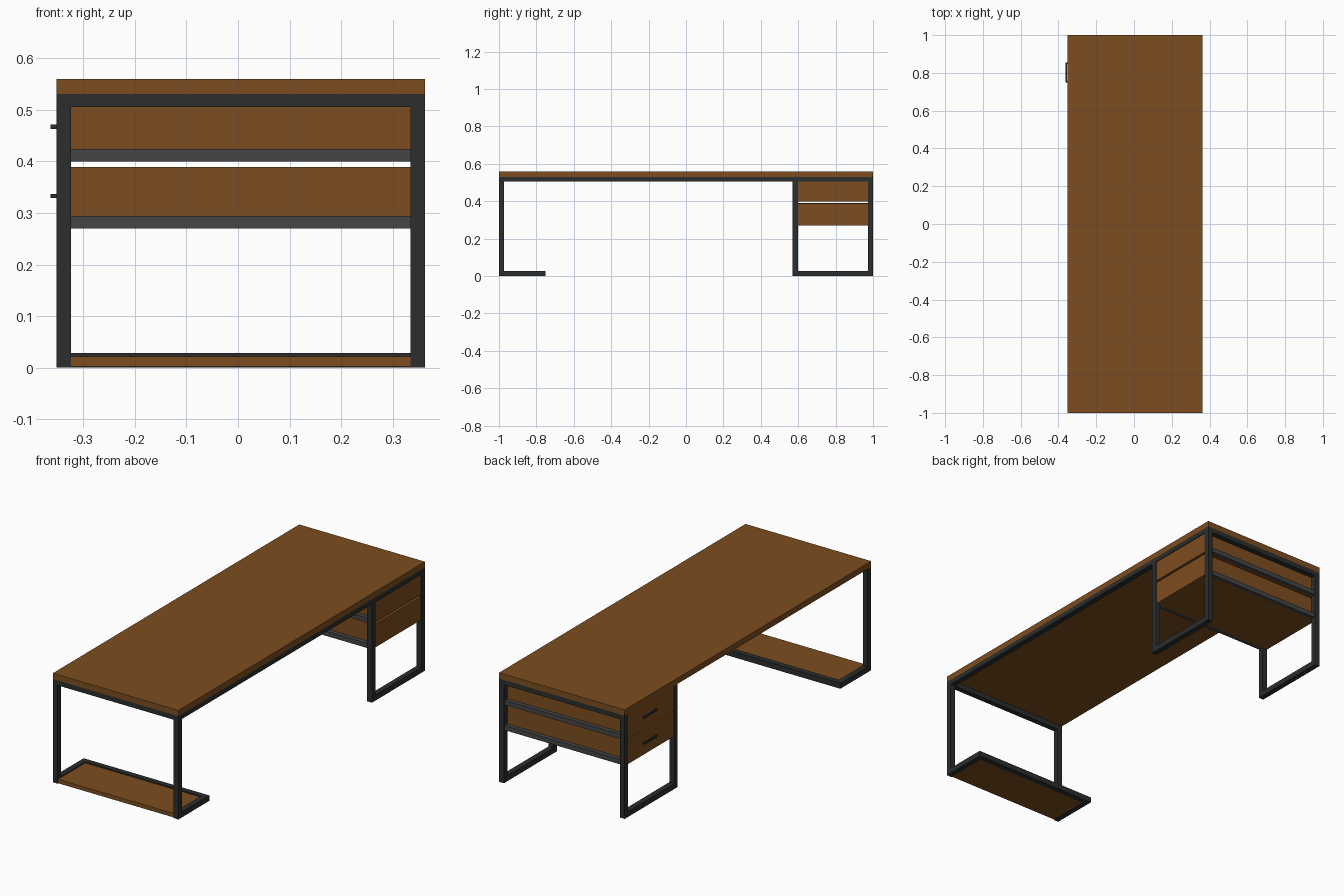
import bpy, bmesh
from mathutils import Vector

if "Cube" in bpy.data.objects:
    bpy.data.objects.remove(bpy.data.objects["Cube"])


def material(name, rgb):
    m = bpy.data.materials.new(name)
    m.diffuse_color = (*rgb, 1)
    m.use_nodes = True
    m.node_tree.nodes["Principled BSDF"].inputs["Base Color"].default_value = m.diffuse_color
    return m


WOOD = material("wood", (0.205, 0.075, 0.014))
STEEL = material("dark_steel", (0.025, 0.027, 0.027))
RAIL = material("grey_steel", (0.06, 0.06, 0.06))


def parts(name, mat, boxes):
    """One object from several boxes given as (x0, x1, y0, y1, z0, z1)."""
    bm = bmesh.new()
    for x0, x1, y0, y1, z0, z1 in boxes:
        lo, hi = Vector((x0, y0, z0)), Vector((x1, y1, z1))
        for v in bmesh.ops.create_cube(bm, size=1)["verts"]:
            v.co = (lo + hi) / 2 + v.co * (hi - lo)
    mesh = bpy.data.meshes.new(name)
    bm.to_mesh(mesh)
    bm.free()
    mesh.materials.append(mat)
    ob = bpy.data.objects.new(name, mesh)
    bpy.context.collection.objects.link(ob)
    return ob


L, R = -0.352, 0.362          # outer left and right of the desk
T = 0.028                     # tube width
TOP = 0.53                    # underside of the tabletop
BEAM = TOP - 0.025            # underside of the upper beams
Y0 = 0.57                     # inner end of the drawer bay
SIDES = {"left": (L, L + T), "right": (R - T, R)}

parts("tabletop", WOOD, [(L, R, -1, 1, TOP, 0.56)])

# Upper beams: two ends, drawer bay, and one long side
for name, y in (("front", -1), ("bay", Y0), ("back", 1 - T)):
    parts(name + "_top_beam", STEEL, [(L + T, R - T, y, y + T, BEAM, TOP)])
parts("long_top_beam", STEEL, [(R - T, R, -1 + T, 1 - T, BEAM, TOP)])

# Legs and floor bars on each side
for side, (a, b) in SIDES.items():
    for name, y in (("front", -1), ("bay", Y0), ("back", 1 - T)):
        parts(f"{side}_{name}_leg", STEEL, [(a, b, y, y + T, 0, TOP)])
    parts(side + "_foot_bar", STEEL, [(a, b, -1 + T, -0.75, 0, T)])
    parts(side + "_bay_floor_bar", STEEL, [(a, b, Y0 + T, 1 - T, 0, T)])

# Foot shelf
parts("foot_cross_bar", STEEL, [(L + T, R - T, -0.75 - T, -0.75, 0, T)])
parts("foot_shelf", WOOD, [(L + T, R - T, -0.998, -0.75 - T, 0.002, 0.022)])

# Drawers: open boxes with rails along both long sides and a bracket handle
W = 0.014
ya, yb = Y0 + T, 1 - T
for name, z0, z1, zf, zh in (("upper", 0.40, BEAM, TOP, 0.467),
                             ("lower", 0.27, 0.389, 0.392, 0.333)):
    parts(name + "_drawer", WOOD, [
        (L + 0.002, L + 0.02, ya, yb, z0, zf),
        (R - 0.02, R - 0.004, ya, yb, z0, z1),
        (L + 0.02, R - 0.02, ya, ya + W, z0, z1),
        (L + 0.02, R - 0.02, yb - W, yb, z0, z1),
        (L + 0.02, R - 0.02, ya + W, yb - W, z0, z0 + W),
    ])
    parts(name + "_drawer_rails", RAIL, [
        (L + T, R - T, Y0 + 0.006, ya, z0, z0 + 0.024),
        (L + T, R - T, yb, 1 - 0.006, z0, z0 + 0.024),
    ])
    h = 0.004
    parts(name + "_handle", STEEL, [
        (-0.363, -0.356, 0.748, 0.854, zh - h, zh + h),
        (-0.356, L + 0.003, 0.748, 0.756, zh - h, zh + h),
        (-0.356, L + 0.003, 0.846, 0.854, zh - h, zh + h),
    ])
